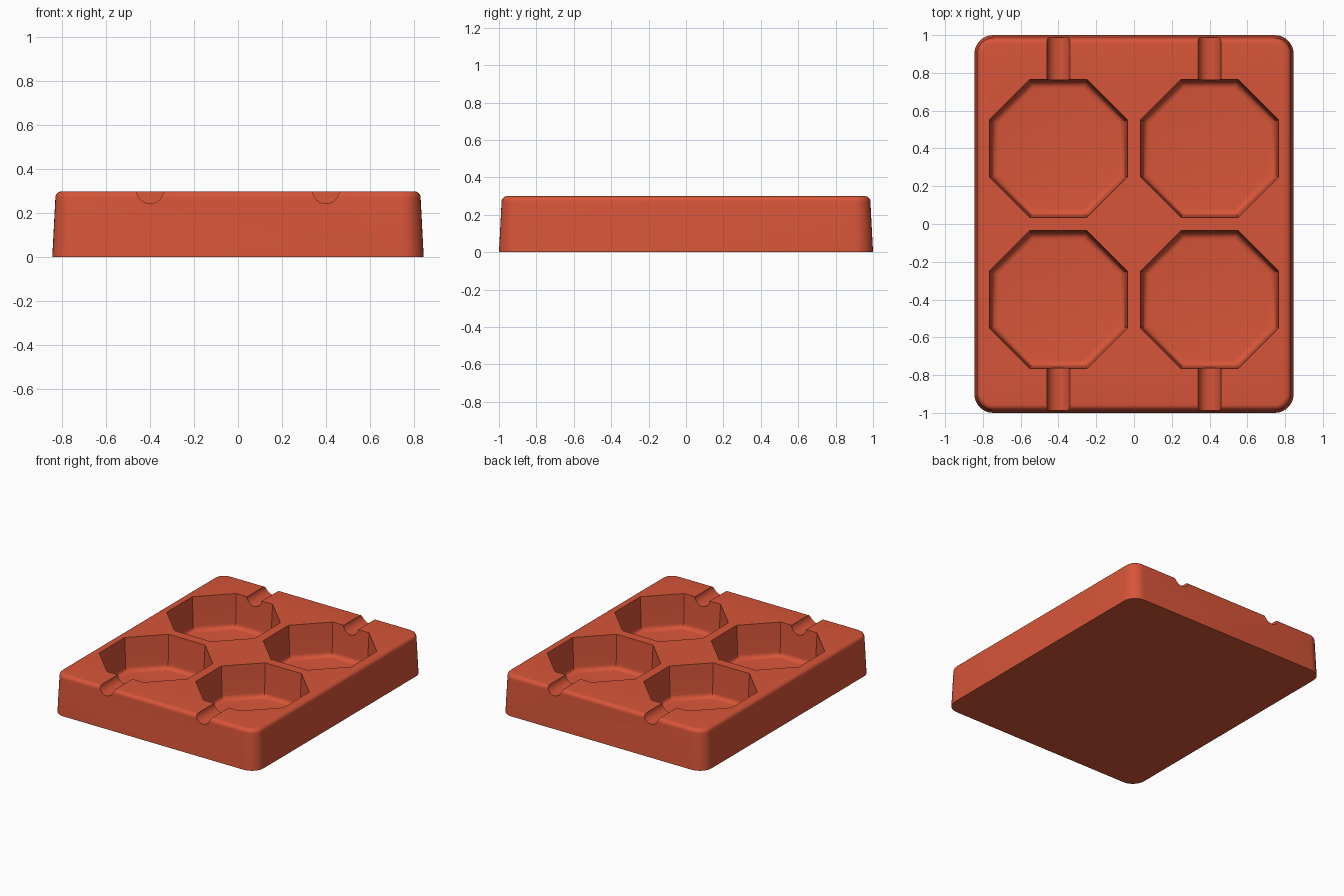
import bpy, bmesh, math
from math import sin, cos, pi

cube = bpy.data.objects.get("Cube")
if cube:
    bpy.data.objects.remove(cube)

red = bpy.data.materials.new("brick red")
red.use_nodes = True
colour = (0.68, 0.09, 0.04, 1)
red.diffuse_color = colour
red.node_tree.nodes["Principled BSDF"].inputs["Base Color"].default_value = colour


def loft(name, rings):
    """Closed solid skinned through a stack of matching rings."""
    bm = bmesh.new()
    loops = [[bm.verts.new(p) for p in ring] for ring in rings]
    n = len(loops[0])
    for a, b in zip(loops, loops[1:]):
        for i in range(n):
            j = (i + 1) % n
            bm.faces.new((a[i], a[j], b[j], b[i]))
    bm.faces.new(loops[0])
    bm.faces.new(loops[-1])
    bmesh.ops.recalc_face_normals(bm, faces=bm.faces)
    mesh = bpy.data.meshes.new(name)
    bm.to_mesh(mesh)
    bm.free()
    mesh.materials.append(red)
    obj = bpy.data.objects.new(name, mesh)
    bpy.context.collection.objects.link(obj)
    return obj


def rounded_rect(hx, hy, r, z, steps=8):
    pts = []
    for k, (sx, sy) in enumerate([(1, 1), (-1, 1), (-1, -1), (1, -1)]):
        for i in range(steps + 1):
            a = (k + i / steps) * pi / 2
            pts.append((sx * (hx - r) + r * cos(a), sy * (hy - r) + r * sin(a), z))
    return pts


def octagon(cx, cy, apothem, z):
    r = apothem / cos(pi / 8)
    return [(cx + r * cos(pi / 8 + k * pi / 4), cy + r * sin(pi / 8 + k * pi / 4), z)
            for k in range(8)]


# Tray body: drafted sides with a rounded top edge
HX, HY, HEIGHT, EDGE, DRAFT = 0.845, 1.0, 0.3, 0.03, 0.014
rings = [rounded_rect(HX, HY, 0.1, 0)]
for i in range(7):
    a = i / 6 * pi / 2
    inset = DRAFT + EDGE * (1 - cos(a))
    rings.append(rounded_rect(HX - inset, HY - inset, 0.1 - inset,
                              HEIGHT - EDGE + EDGE * sin(a)))
tray = loft("tray", rings)


def cut(cutter):
    mod = tray.modifiers.new(cutter.name, 'BOOLEAN')
    mod.operation = 'DIFFERENCE'
    mod.solver = 'EXACT'
    mod.object = cutter
    cutter.hide_render = True
    bpy.context.view_layer.objects.active = tray
    bpy.ops.object.modifier_apply(modifier=mod.name)
    bpy.data.objects.remove(cutter)


# Four octagonal pockets with a filleted floor, each with a groove to the outer edge
FLOOR, FILLET, TOP = 0.05, 0.035, 0.365
for sx in (-1, 1):
    for sy in (-1, 1):
        cx, cy = 0.4 * sx, 0.4 * sy
        rings = [octagon(cx, cy, TOP, HEIGHT + 0.02), octagon(cx, cy, TOP, HEIGHT)]
        for i in range(7):
            a = i / 6 * pi / 2
            rings.append(octagon(cx, cy, TOP - 0.011 - FILLET * (1 - cos(a)),
                                 FLOOR + FILLET * (1 - sin(a))))
        cut(loft("pocket_cutter", rings))
        cut(loft("groove_cutter",
                 [[(cx + 0.061 * cos(k * pi / 12), y * sy, 0.305 + 0.061 * sin(k * pi / 12))
                   for k in range(24)] for y in (0.6, 1.1)]))

# Smooth the curved areas and keep the rims crisp
bpy.ops.object.select_all(action='DESELECT')
tray.select_set(True)
bpy.context.view_layer.objects.active = tray
bpy.ops.object.shade_smooth_by_angle(angle=math.radians(30))
